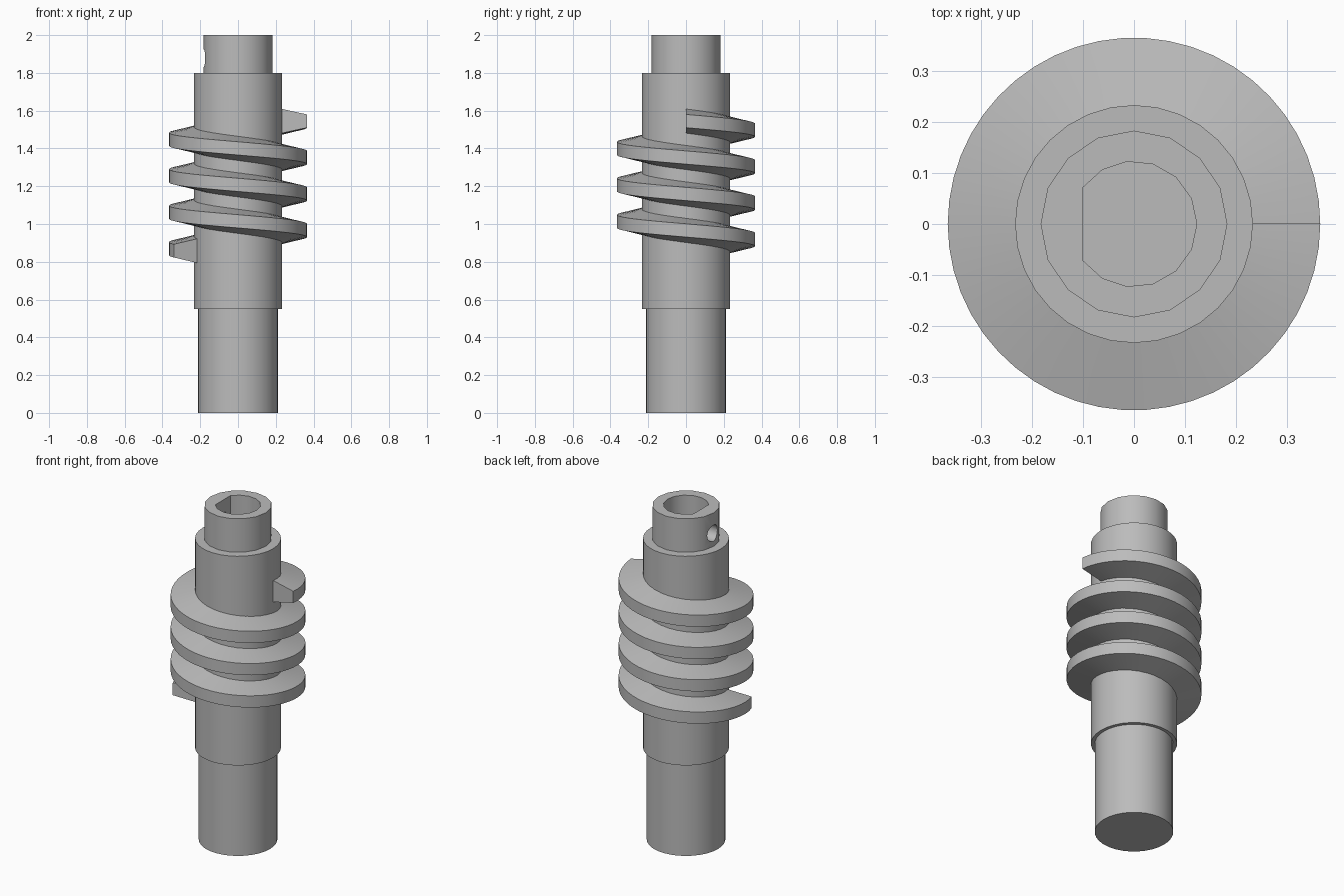
import bpy, bmesh
from math import pi, sin, cos, asin, radians
from mathutils import Matrix

if "Cube" in bpy.data.objects:
    bpy.data.objects.remove(bpy.data.objects["Cube"], do_unlink=True)

steel = bpy.data.materials.new("grey steel")
steel.use_nodes = True
GREY = (0.5, 0.5, 0.5, 1)
steel.diffuse_color = GREY
steel.node_tree.nodes["Principled BSDF"].inputs["Base Color"].default_value = GREY


def finish(name, bm):
    bmesh.ops.recalc_face_normals(bm, faces=bm.faces)
    mesh = bpy.data.meshes.new(name)
    bm.to_mesh(mesh)
    bm.free()
    mesh.materials.append(steel)
    obj = bpy.data.objects.new(name, mesh)
    bpy.context.collection.objects.link(obj)
    return obj


def select(obj):
    bpy.ops.object.select_all(action='DESELECT')
    obj.select_set(True)
    bpy.context.view_layer.objects.active = obj


def smooth(obj):
    select(obj)
    bpy.ops.object.shade_smooth_by_angle(angle=radians(30))


def cylinder(name, radius, low, high, sides):
    bm = bmesh.new()
    bmesh.ops.create_cone(bm, cap_ends=True, segments=sides, radius1=radius, radius2=radius,
                          depth=high - low, matrix=Matrix.Translation((0, 0, (low + high) / 2)))
    return finish(name, bm)


def cut(obj, cutter):
    mod = obj.modifiers.new("cut", 'BOOLEAN')
    mod.operation = 'DIFFERENCE'
    mod.solver = 'EXACT'
    mod.object = cutter
    select(obj)
    bpy.ops.object.modifier_apply(modifier=mod.name)


# Stepped shaft
lower_shaft = cylinder("lower_shaft", 0.213, 0, 0.56, 32)
worm_body = cylinder("worm_body", 0.233, 0.55, 1.8, 32)
top_collar = cylinder("top_collar", 0.183, 1.8, 2, 16)

# D-shaped bore cutter: an arc closed by a flat on the -x side
R, FLAT, BORE_FLOOR = 0.123, 0.1, 1.75
half_arc = pi / 2 + asin(FLAT / R)
bm = bmesh.new()
ring = [bm.verts.new((R * cos(a), R * sin(a), BORE_FLOOR))
        for a in (half_arc * (i / 6 - 1) for i in range(13))]
base = bm.faces.new(ring)
top = bmesh.ops.extrude_face_region(bm, geom=[base])["geom"]
bmesh.ops.translate(bm, vec=(0, 0, 0.4), verts=[v for v in top if isinstance(v, bmesh.types.BMVert)])
bore_cutter = finish("bore_cutter", bm)

# Set screw hole cutter through the flat wall
bm = bmesh.new()
bmesh.ops.create_cone(bm, cap_ends=True, segments=20, radius1=0.048, radius2=0.048, depth=0.2,
                      matrix=Matrix.Translation((-0.15, 0, 1.878)) @ Matrix.Rotation(pi / 2, 4, 'Y'))
hole_cutter = finish("hole_cutter", bm)

cut(worm_body, bore_cutter)
cut(top_collar, bore_cutter)
cut(top_collar, hole_cutter)
for helper in (bore_cutter, hole_cutter):
    bpy.data.objects.remove(helper, do_unlink=True)

# Helical thread: trapezoid section swept down around the body
PITCH, TOP_Z, TURNS, STEPS = 0.193, 1.545, 3.56, 178
section = [(0.215, -0.068), (0.365, -0.035), (0.365, 0.035), (0.215, 0.068)]
bm = bmesh.new()
rings = []
for i in range(STEPS + 1):
    t = TURNS * i / STEPS
    a = 2 * pi * t
    rings.append([bm.verts.new((r * cos(a), r * sin(a), TOP_Z - PITCH * t + h)) for r, h in section])
for one, two in zip(rings, rings[1:]):
    for k in range(4):
        n = (k + 1) % 4
        bm.faces.new((one[k], one[n], two[n], two[k]))
bm.faces.new(rings[0])
bm.faces.new(rings[-1])
worm_thread = finish("worm_thread", bm)

for part in (lower_shaft, worm_body, top_collar, worm_thread):
    smooth(part)
